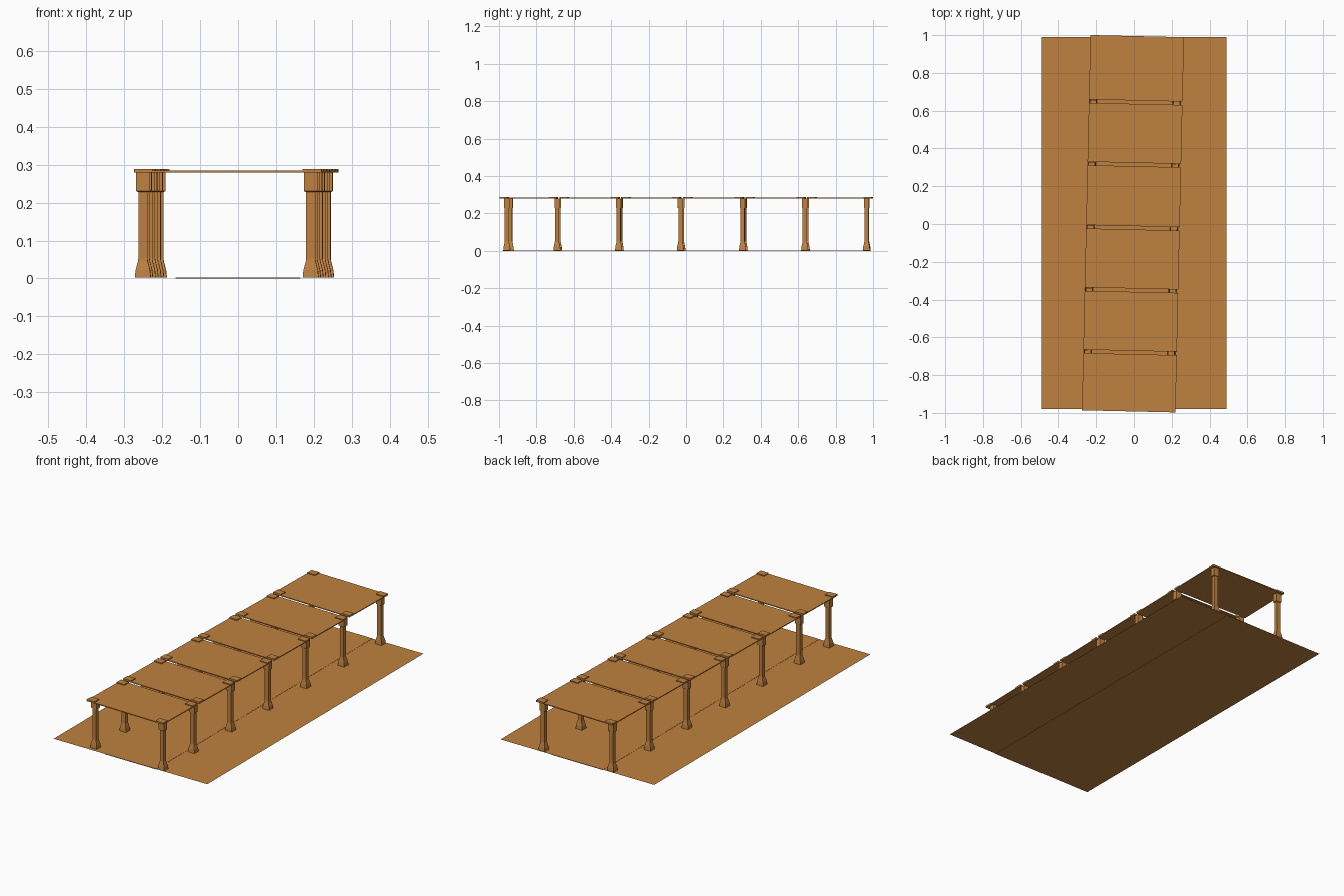
import bpy, bmesh, math
from mathutils import Matrix, Vector

if "Cube" in bpy.data.objects:
    bpy.data.objects.remove(bpy.data.objects["Cube"])

wood = bpy.data.materials.new("warm brown")
wood.diffuse_color = (0.52, 0.22, 0.05, 1)
wood.use_nodes = True
wood.node_tree.nodes["Principled BSDF"].inputs["Base Color"].default_value = wood.diffuse_color

TILT = math.radians(-1.29)            # colonnade sits slightly turned on the floor
TURN = Matrix.Rotation(TILT, 4, 'Z')


def finish(name, bm):
    bmesh.ops.recalc_face_normals(bm, faces=bm.faces)
    me = bpy.data.meshes.new(name)
    bm.to_mesh(me)
    bm.free()
    me.materials.append(wood)
    ob = bpy.data.objects.new(name, me)
    bpy.context.collection.objects.link(ob)
    return ob


def add_box(bm, x0, x1, y0, y1, z0, z1):
    r = bmesh.ops.create_cube(bm, size=1)
    for v in r['verts']:
        v.co = Vector(((x0 + x1) / 2 + v.co.x * (x1 - x0),
                       (y0 + y1) / 2 + v.co.y * (y1 - y0),
                       (z0 + z1) / 2 + v.co.z * (z1 - z0)))


# Floor: thin central walkway with a flat sheet on each side
bm = bmesh.new()
add_box(bm, -0.165, 0.165, -0.98, 0.99, 0, 0.003)
finish("walkway", bm)
for side, (a, b) in {"left": (-0.49, -0.165), "right": (0.165, 0.49)}.items():
    bm = bmesh.new()
    bm.faces.new([bm.verts.new((x, y, 0.002)) for x, y in
                  ((a, -0.98), (b, -0.98), (b, 0.99), (a, 0.99))])
    finish(side + "_floor", bm)

# Columns: square sections stacked as (z, half width x, half width y)
SECTIONS = [(0.002, 0.021, 0.019), (0.022, 0.019, 0.017), (0.045, 0.013, 0.012),
            (0.052, 0.012, 0.011), (0.228, 0.012, 0.011), (0.230, 0.0175, 0.014),
            (0.280, 0.0175, 0.014)]


def column(name, x, y):
    bm = bmesh.new()
    rings = []
    for z, hx, hy in SECTIONS:
        rings.append([bm.verts.new((sx * hx, sy * hy, z))
                      for sx, sy in ((-1, -1), (1, -1), (1, 1), (-1, 1))])
    for lo, hi in zip(rings, rings[1:]):
        for i in range(4):
            j = (i + 1) % 4
            bm.faces.new((lo[i], lo[j], hi[j], hi[i]))
    bm.faces.new(rings[0])
    bm.faces.new(rings[-1])
    bm.transform(Matrix.Translation((x, y, 0)) @ TURN)
    finish(name, bm)


ROWS = [-0.958, -0.69, -0.36, -0.03, 0.303, 0.635, 0.965]
for i, y in enumerate(ROWS):
    yl = y + (0.018 if i == 0 else 0.008 if i < 6 else 0.003)
    column(f"left_column_{i + 1}", -0.230 + 0.022 * yl, yl)
    column(f"right_column_{i + 1}", 0.212 + 0.021 * y, y)

# Roof: six thin panels with a raised pad on every corner
GAPS = [-0.68, -0.35, -0.02, 0.315, 0.645]
starts = [-0.992] + [g + 0.009 for g in GAPS]
ends = [g - 0.009 for g in GAPS] + [0.995]
W = 0.2475
for i, (y0, y1) in enumerate(zip(starts, ends)):
    bm = bmesh.new()
    add_box(bm, -W, W, y0, y1, 0.279, 0.284)
    for x in (-W, W - 0.05):
        for y in (y0, y1 - 0.04):
            add_box(bm, x, x + 0.05, y, y + 0.04, 0.2795, 0.289)
    bm.transform(Matrix.Translation((-0.005, 0, 0)) @ TURN)
    finish(f"roof_panel_{i + 1}", bm)
